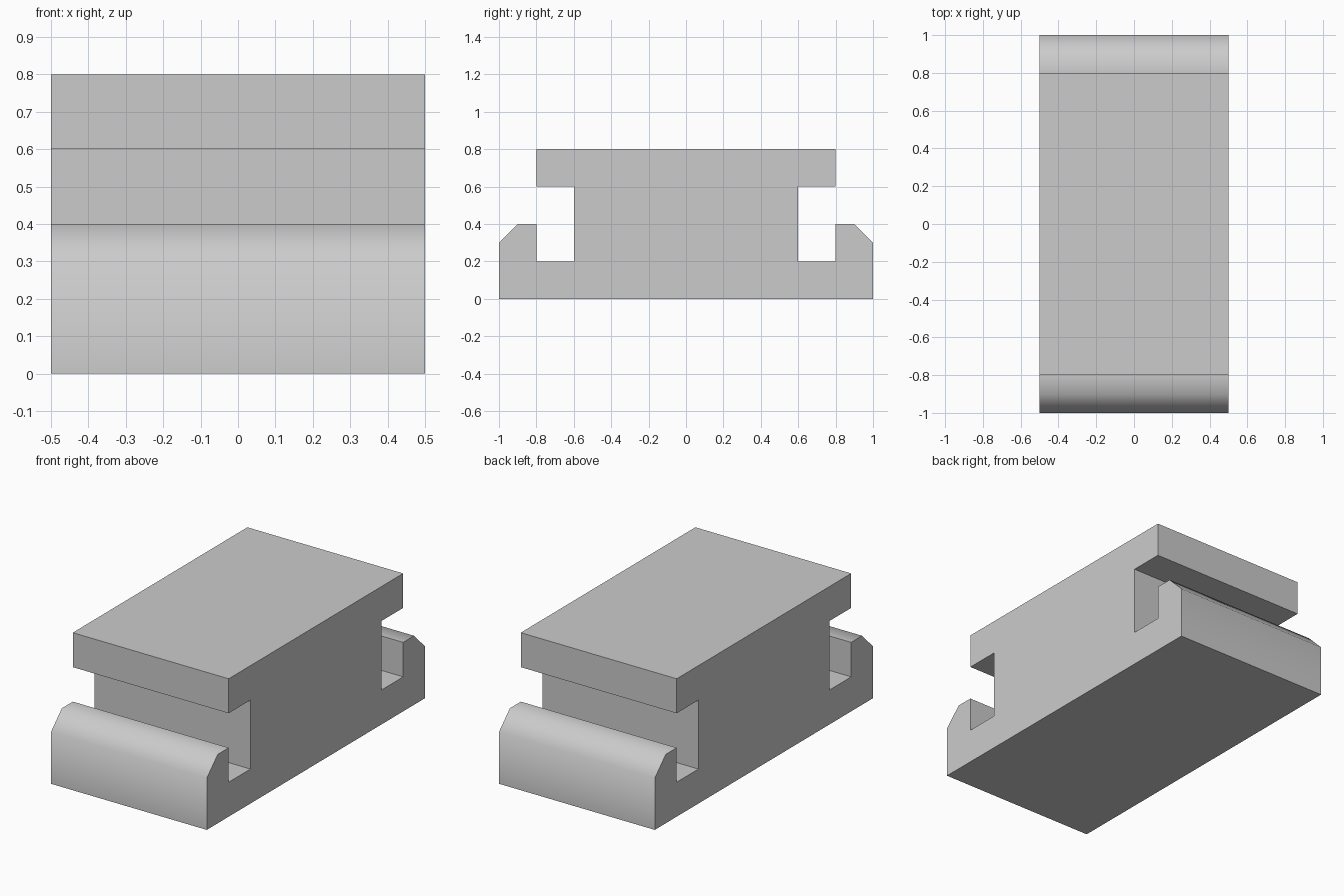
import bpy, bmesh, math

if "Cube" in bpy.data.objects:
    bpy.data.objects.remove(bpy.data.objects["Cube"])

# Right half of the rail cross-section (y, z), from bottom to top
half = [(1, 0), (1, 0.3), (0.9, 0.4), (0.8, 0.4), (0.8, 0.2),
        (0.6, 0.2), (0.6, 0.6), (0.8, 0.6), (0.8, 0.8)]
profile = half + [(-y, z) for y, z in reversed(half)]

# Slotted block: mirrored profile extruded along x
bm = bmesh.new()
face = bm.faces.new([bm.verts.new((-0.5, y, z)) for y, z in profile])
ext = bmesh.ops.extrude_face_region(bm, geom=[face], use_keep_orig=True)
verts = [v for v in ext["geom"] if isinstance(v, bmesh.types.BMVert)]
bmesh.ops.translate(bm, verts=verts, vec=(1, 0, 0))
bmesh.ops.recalc_face_normals(bm, faces=bm.faces)

mesh = bpy.data.meshes.new("slotted_block")
bm.to_mesh(mesh)
bm.free()
block = bpy.data.objects.new("slotted_block", mesh)
bpy.context.collection.objects.link(block)

# Chamfers shade smoothly, square corners stay sharp
bpy.context.view_layer.objects.active = block
block.select_set(True)
bpy.ops.object.shade_smooth_by_angle(angle=math.radians(60))
